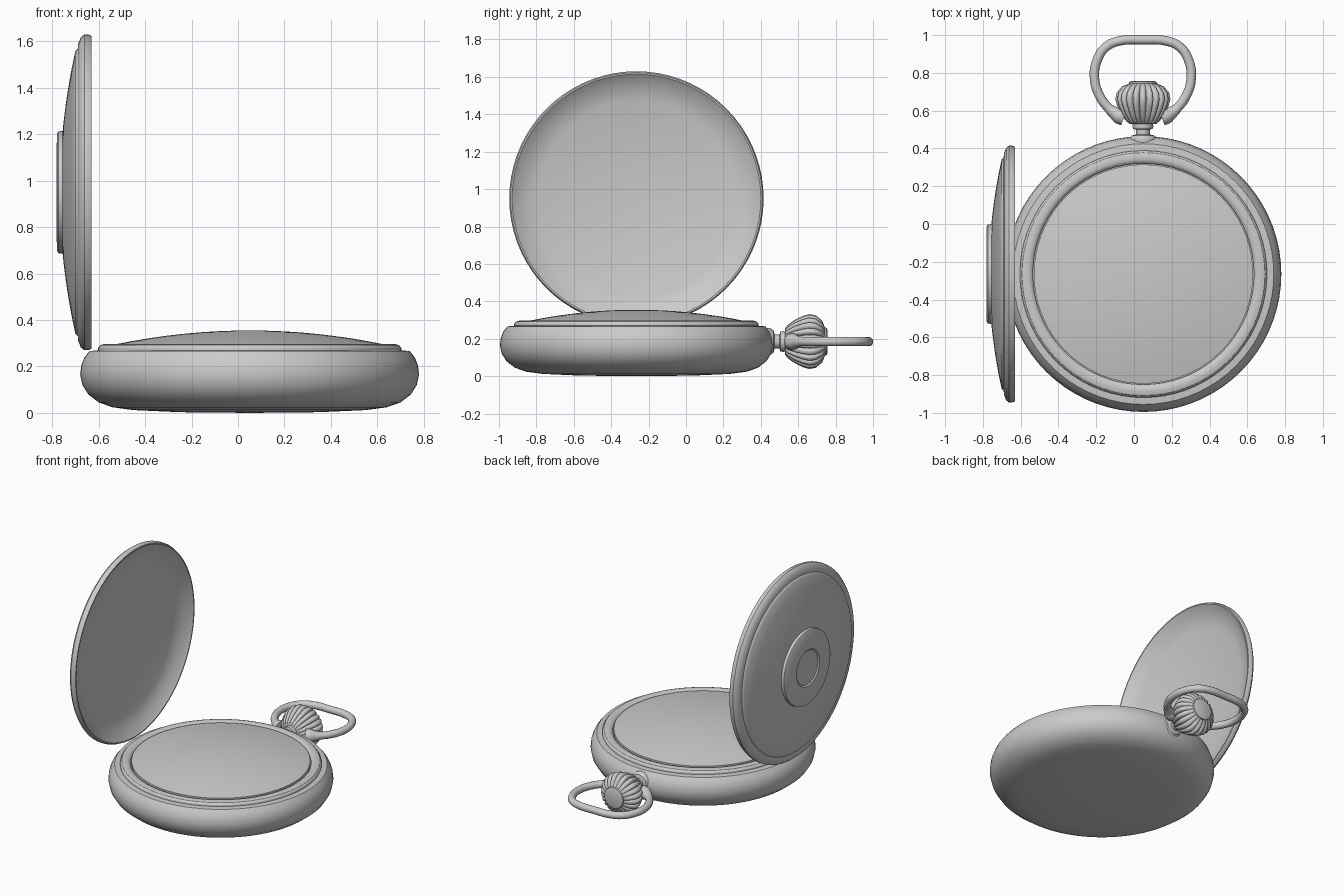
import bpy, bmesh, math
from mathutils import Matrix

cube = bpy.data.objects.get("Cube")
if cube:
    bpy.data.objects.remove(cube, do_unlink=True)

metal = bpy.data.materials.new("grey metal")
metal.use_nodes = True
GREY = (0.6, 0.6, 0.6, 1)
metal.diffuse_color = GREY
metal.node_tree.nodes["Principled BSDF"].inputs["Base Color"].default_value = GREY

CASE = (0.05, -0.265, 0)
LID = (0, -0.265, 0.95)
STEM = (0.047, 0, 0.185)
UP = Matrix.Identity(4)
OUTWARD = Matrix.Rotation(-math.pi / 2, 4, 'Y')   # local z to -x
BACKWARD = Matrix.Rotation(-math.pi / 2, 4, 'X')  # local z to +y


def finish(ob, angle=32):
    ob.data.materials.append(metal)
    bpy.ops.object.select_all(action='DESELECT')
    ob.select_set(True)
    bpy.context.view_layer.objects.active = ob
    bpy.ops.object.shade_smooth_by_angle(angle=math.radians(angle))


def lathe(name, profile, origin, turn=UP, sides=72, flute=None, angle=32):
    """Turn (radius, height) points about local z; flute(angle, row) scales the radius."""
    bm = bmesh.new()
    rows = []
    for k, (r, h) in enumerate(profile):
        if r == 0:
            rows.append([bm.verts.new((0, 0, h))] * sides)
            continue
        row = []
        for i in range(sides):
            a = 2 * math.pi * i / sides
            q = r * (flute(a, k) if flute else 1)
            row.append(bm.verts.new((q * math.cos(a), q * math.sin(a), h)))
        rows.append(row)
    for low, high in zip(rows, rows[1:]):
        for i in range(sides):
            j = (i + 1) % sides
            bm.faces.new(dict.fromkeys((low[i], low[j], high[j], high[i])))
    bmesh.ops.recalc_face_normals(bm, faces=bm.faces)
    mesh = bpy.data.meshes.new(name)
    bm.to_mesh(mesh)
    bm.free()
    ob = bpy.data.objects.new(name, mesh)
    bpy.context.collection.objects.link(ob)
    ob.matrix_world = Matrix.Translation(origin) @ turn
    finish(ob, angle)
    return ob


def dome(radius, base, top, steps=8):
    """Points of a shallow cap from its edge to its centre."""
    return [(radius * (1 - k / steps), top + (base - top) * (1 - k / steps) ** 2)
            for k in range(steps + 1)]


# Case with rounded side and almost flat back
lathe("case", [(0, 0), (0.3, 0.003), (0.5, 0.012), (0.59, 0.024), (0.65, 0.045),
               (0.695, 0.08), (0.72, 0.12), (0.73, 0.165), (0.725, 0.205),
               (0.712, 0.238), (0.69, 0.266), (0.65, 0.27), (0, 0.27)], CASE)
# Rounded bezel around the crystal
lathe("bezel", [(0.655, 0.262), (0.653, 0.28), (0.643, 0.292), (0.625, 0.297),
                (0.605, 0.296), (0.592, 0.29), (0.585, 0.28), (0.585, 0.262)], CASE)
lathe("crystal", [(0.58, 0.265)] + dome(0.58, 0.295, 0.355), CASE)

# Open lid: dished inside, bevelled rim, stepped outside
inside = [(r, h) for r, h in reversed(dome(0.6, 0.68, 0.738))]
lathe("lid", inside + [(0.665, 0.63), (0.673, 0.63), (0.68, 0.645), (0.68, 0.662),
                       (0.668, 0.677), (0.64, 0.688), (0.62, 0.69), (0.612, 0.698)]
      + dome(0.607, 0.701, 0.768), LID, OUTWARD)
lathe("lid_medallion", [(0.265, 0.75), (0.262, 0.774), (0.25, 0.78), (0.13, 0.782),
                        (0.12, 0.774), (0, 0.774)], LID, OUTWARD)

# Stem: flange, neck and collar
lathe("stem", [(0, 0.42), (0.072, 0.42), (0.072, 0.45), (0.06, 0.468), (0.037, 0.474),
               (0.037, 0.5), (0.052, 0.504), (0.056, 0.518), (0.052, 0.535),
               (0, 0.535)], STEM, BACKWARD, 40)

# Winding crown with rounded ribs
RIBS = 22


def rib(a, row):
    depth = 0.13 if 1 < row < 8 else 0
    return 1 - depth * (1 - abs(math.sin(a * RIBS / 2))) ** 2


lathe("crown", [(0, 0.53), (0.07, 0.53), (0.09, 0.545), (0.115, 0.58), (0.137, 0.625),
                (0.147, 0.66), (0.14, 0.695), (0.112, 0.728), (0.075, 0.743), (0.073, 0.752),
                (0.06, 0.757), (0, 0.757)], STEM, BACKWARD, RIBS * 8, rib, 40)

# Bow: a round wire with flared ends beside the crown
half = [(0.1, 0.565, 1.8), (0.128, 0.575, 1.75), (0.15, 0.588, 1.35), (0.185, 0.617, 1),
        (0.23, 0.68, 1), (0.256, 0.77, 1), (0.243, 0.865, 1), (0.195, 0.938, 1),
        (0.12, 0.97, 1), (0, 0.975, 1)]
path = half + [(-x, y, w) for x, y, w in reversed(half[:-1])]
curve = bpy.data.curves.new("bow", 'CURVE')
curve.dimensions = '3D'
curve.bevel_depth = 0.025
curve.bevel_resolution = 4
curve.use_fill_caps = True
spline = curve.splines.new('BEZIER')
spline.bezier_points.add(len(path) - 1)
spline.resolution_u = 5
for point, (x, y, w) in zip(spline.bezier_points, path):
    point.co = (x, y, 0)
    point.radius = w
    point.handle_left_type = point.handle_right_type = 'AUTO'
bow = bpy.data.objects.new("bow", curve)
bpy.context.collection.objects.link(bow)
bow.location = STEM
bpy.ops.object.select_all(action='DESELECT')
bow.select_set(True)
bpy.context.view_layer.objects.active = bow
bpy.ops.object.convert(target='MESH')
finish(bpy.context.view_layer.objects.active)
